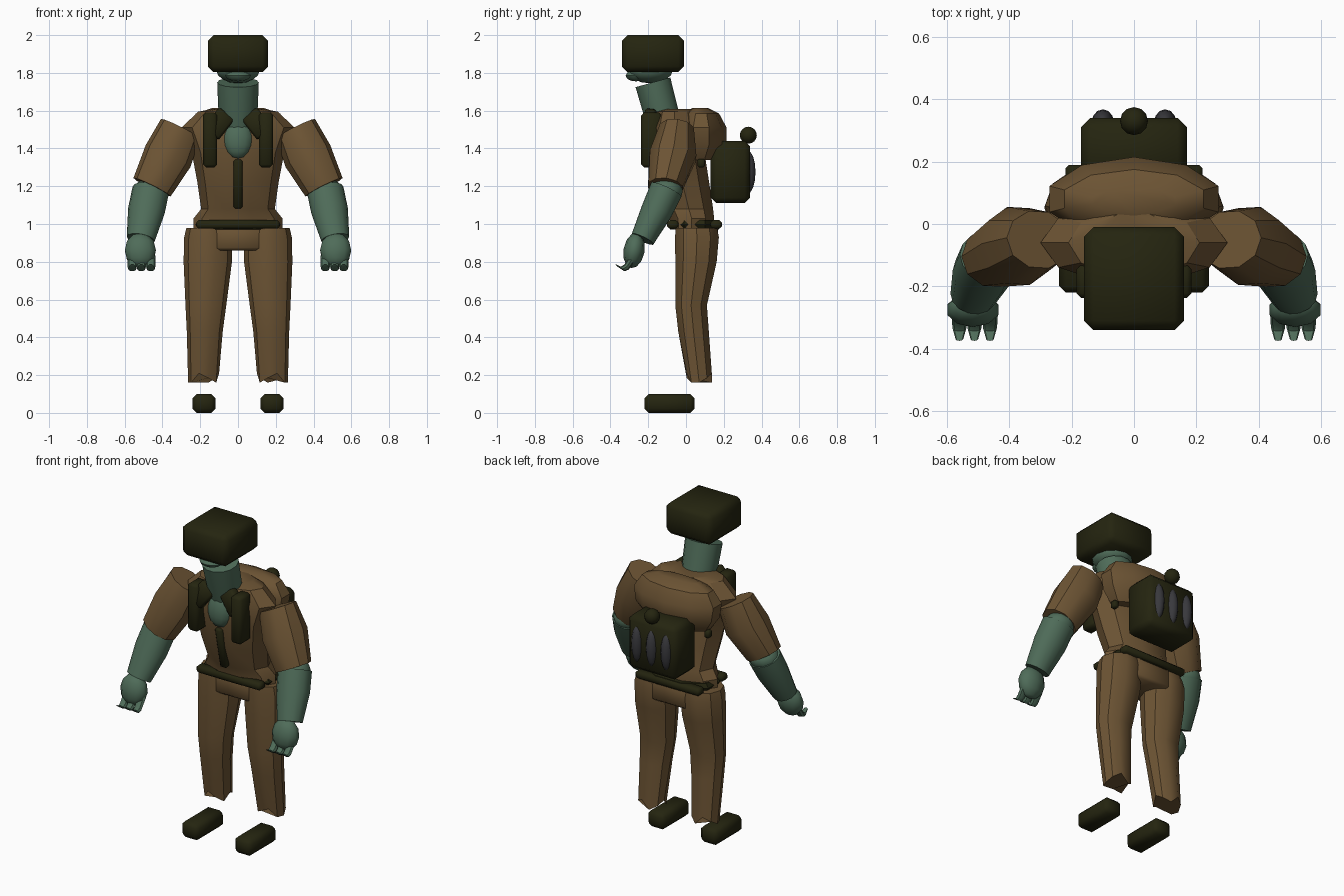
import bpy, bmesh, math
from mathutils import Vector, Matrix

cube = bpy.data.objects.get("Cube")
if cube:
    bpy.data.objects.remove(cube)


def material(name, rgb):
    m = bpy.data.materials.new(name)
    m.use_nodes = True
    m.diffuse_color = (*rgb, 1)
    bsdf = m.node_tree.nodes["Principled BSDF"]
    bsdf.inputs["Base Color"].default_value = (*rgb, 1)
    bsdf.inputs["Roughness"].default_value = 0.8
    return m


BROWN = material("brown cloth", (0.15, 0.088, 0.034))
OLIVE = material("dark olive", (0.018, 0.018, 0.005))
GREEN = material("green skin", (0.078, 0.15, 0.1))
GREY = material("dark grey", (0.04, 0.04, 0.046))


def finish(name, bm, mat, mirror=False, angle=35):
    """Turn a bmesh into a shaded object, optionally mirrored across x = 0."""
    bmesh.ops.recalc_face_normals(bm, faces=bm.faces)
    me = bpy.data.meshes.new(name)
    bm.to_mesh(me)
    bm.free()
    me.materials.append(mat)
    ob = bpy.data.objects.new(name, me)
    bpy.context.collection.objects.link(ob)
    bpy.ops.object.select_all(action='DESELECT')
    ob.select_set(True)
    bpy.context.view_layer.objects.active = ob
    bpy.ops.object.shade_smooth_by_angle(angle=math.radians(angle))
    if mirror:
        ob.modifiers.new("Mirror", 'MIRROR').use_mirror_merge = False
    return ob


def loft(name, rings, n, mat, mirror=False, axis=(0, 0, 1), ragged=0, angle=35, phase=0):
    """Skin rings (cx, cy, cz, rx, ry) that lie square to the axis."""
    d = Vector(axis).normalized()
    u = (Vector((1, 0, 0)) - d * d.x).normalized()
    v = d.cross(u)
    bm = bmesh.new()
    loops = []
    for i, (x, y, z, ru, rv) in enumerate(rings):
        loop = []
        for k in range(n):
            a = math.tau * (k + phase) / n
            p = Vector((x, y, z)) + u * ru * math.cos(a) + v * rv * math.sin(a)
            if ragged and i == len(rings) - 1:
                p.z += ragged * (k % 3 - 1)
            loop.append(bm.verts.new(p))
        loops.append(loop)
    for a, b in zip(loops, loops[1:]):
        for k in range(n):
            j = (k + 1) % n
            bm.faces.new((a[k], a[j], b[j], b[k]))
    bm.faces.new(loops[0])
    bm.faces.new(loops[-1])
    return finish(name, bm, mat, mirror, angle)


def box(name, lo, hi, mat, bevel=0.0, mirror=False, rot=(0, 0, 0), segments=1):
    lo, hi = Vector(lo), Vector(hi)
    bm = bmesh.new()
    bmesh.ops.create_cube(bm, size=1)
    bmesh.ops.scale(bm, vec=hi - lo, verts=bm.verts)
    if bevel:
        bmesh.ops.bevel(bm, geom=bm.edges[:], offset=bevel, segments=segments,
                        affect='EDGES', profile=0.5)
    for ax, r in zip("XYZ", rot):
        bmesh.ops.rotate(bm, matrix=Matrix.Rotation(math.radians(r), 3, ax), verts=bm.verts)
    bmesh.ops.translate(bm, vec=(lo + hi) / 2, verts=bm.verts)
    return finish(name, bm, mat, mirror, 50)


def ball(name, c, r, mat, mirror=False, seg=12, rings=8, tilt=0):
    bm = bmesh.new()
    bmesh.ops.create_uvsphere(bm, u_segments=seg, v_segments=rings, radius=1)
    bmesh.ops.scale(bm, vec=r, verts=bm.verts)
    bmesh.ops.rotate(bm, matrix=Matrix.Rotation(math.radians(tilt), 3, 'X'), verts=bm.verts)
    bmesh.ops.translate(bm, vec=c, verts=bm.verts)
    return finish(name, bm, mat, mirror, 50)


# Head and neck
box("hat", (-0.16, -0.34, 1.805), (0.16, -0.01, 2.0), OLIVE, 0.03)
ball("face", (0, -0.19, 1.815), (0.115, 0.12, 0.07), GREEN)
ball("snout", (0, -0.265, 1.785), (0.07, 0.055, 0.03), GREEN, seg=10, rings=6)
loft("neck", [(0, -0.175, 1.75, 0.11, 0.098), (0, -0.14, 1.62, 0.105, 0.095),
              (0, -0.10, 1.48, 0.09, 0.09)], 14, GREEN, axis=(0, -0.28, 1))
ball("throat", (0, -0.165, 1.455), (0.082, 0.055, 0.11), GREEN, tilt=-8)

# Jacket: chest with pointed shoulders, and the hunched upper back
loft("jacket_body", [(0, -0.04, 1.61, 0.13, 0.08), (0, -0.06, 1.595, 0.21, 0.11),
                     (0, -0.06, 1.51, 0.30, 0.135), (0, -0.045, 1.38, 0.245, 0.15),
                     (0, -0.02, 1.22, 0.215, 0.15), (0, 0.015, 1.08, 0.195, 0.135),
                     (0, 0.03, 1.03, 0.235, 0.125), (0, 0.03, 0.97, 0.235, 0.115)],
     10, BROWN)
loft("upper_back", [(0, 0.075, 1.615, 0.14, 0.04), (0, 0.08, 1.585, 0.235, 0.095),
                    (0, 0.08, 1.51, 0.285, 0.135), (0, 0.08, 1.42, 0.27, 0.135),
                    (0, 0.07, 1.34, 0.21, 0.09)], 10, BROWN, phase=0.5)
box("seat", (-0.125, -0.055, 0.86), (0.125, 0.17, 1.0), BROWN, 0.015)

# Belt, zip and chest gear
loft("belt", [(0, 0.045, 1.022, 0.225, 0.14), (0, 0.045, 0.997, 0.243, 0.15),
              (0, 0.045, 0.972, 0.225, 0.14)], 8, OLIVE, phase=0.5)
box("belt_front", (-0.22, -0.1, 0.975), (0.22, -0.04, 1.02), OLIVE, 0.012)
box("belt_back", (-0.22, 0.13, 0.975), (0.22, 0.19, 1.02), OLIVE, 0.012)
box("zip", (-0.024, -0.175, 1.08), (0.024, -0.135, 1.345), OLIVE, 0.01, rot=(12, 0, 0))
box("chest_pouch", (0.11, -0.237, 1.3), (0.185, -0.13, 1.59), OLIVE, 0.015, True)
box("collar_flap", (0.05, -0.225, 1.46), (0.155, -0.165, 1.6), OLIVE, 0.012, True,
    rot=(-8, -38, 0))
box("strap_stud", (0.19, 0.06, 1.3), (0.225, 0.1, 1.345), OLIVE, 0.008, True)

# Arms
loft("sleeve", [(0.305, -0.05, 1.505, 0.115, 0.095), (0.37, -0.07, 1.36, 0.132, 0.13),
                (0.455, -0.11, 1.195, 0.11, 0.095)],
     10, BROWN, True, axis=(-0.5, 0.12, 1))
ball("elbow", (0.462, -0.105, 1.175), (0.09, 0.088, 0.07), GREEN, True)
loft("forearm", [(0.462, -0.105, 1.18, 0.098, 0.09), (0.485, -0.155, 1.07, 0.098, 0.085),
                 (0.515, -0.23, 0.92, 0.075, 0.065)],
     14, GREEN, True, axis=(-0.2, 0.48, 1))
ball("hand", (0.517, -0.275, 0.86), (0.086, 0.056, 0.095), GREEN, True, seg=10, rings=6, tilt=-10)
for i, x in enumerate((0.462, 0.512, 0.56)):
    loft(f"finger_{i + 1}", [(x, -0.275, 0.83, 0.026, 0.02), (x, -0.315, 0.772, 0.024, 0.018),
                             (x, -0.335, 0.762, 0.022, 0.015), (x, -0.37, 0.782, 0.012, 0.008)],
         8, GREEN, True, axis=(0, 0.8, 0.6))

# Trousers with ragged cuffs, and loose boots
loft("trouser_leg", [(0.155, 0.055, 0.98, 0.118, 0.115), (0.157, 0.058, 0.93, 0.128, 0.122),
                     (0.16, 0.053, 0.8, 0.128, 0.115), (0.17, 0.027, 0.57, 0.108, 0.088),
                     (0.176, 0.04, 0.43, 0.095, 0.085), (0.182, 0.07, 0.185, 0.082, 0.07)],
     10, BROWN, True, ragged=0.025)
box("boot", (0.12, -0.22, 0), (0.24, 0.045, 0.1), OLIVE, 0.022, True)

# Backpack with three canisters and a knob
box("backpack", (-0.17, 0.13, 1.11), (0.17, 0.34, 1.44), OLIVE, 0.03)
for i, x in enumerate((-0.1, 0, 0.1)):
    ball(f"canister_{i + 1}", (x, 0.325, 1.275), (0.036, 0.043, 0.115), GREY)
ball("backpack_knob", (0, 0.33, 1.47), (0.045, 0.045, 0.045), OLIVE)
